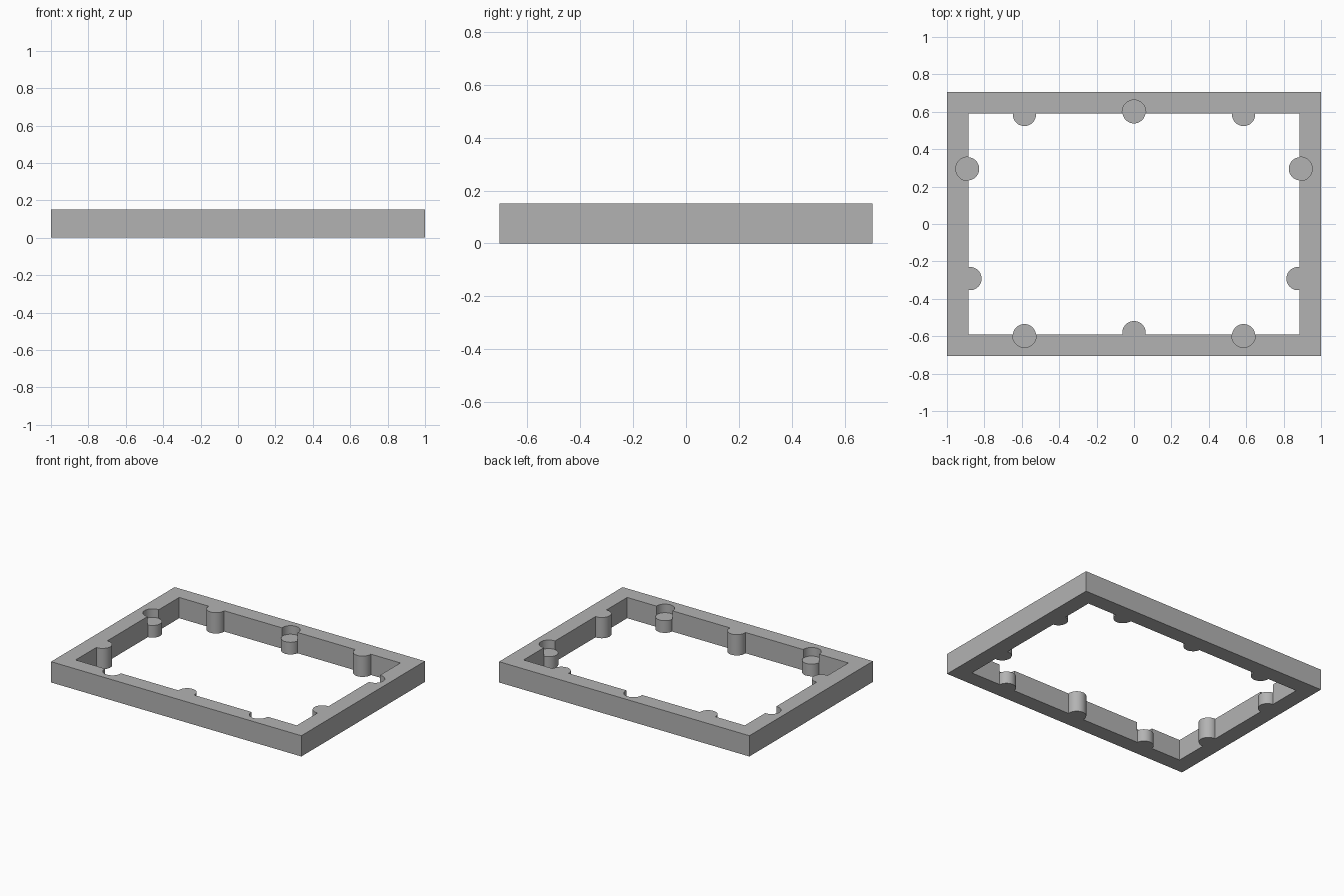
import bpy
import math

# Remove the default object
if "Cube" in bpy.data.objects:
    bpy.data.objects.remove(bpy.data.objects["Cube"], do_unlink=True)

HEIGHT = 0.15
SOCKET_FLOOR = 0.088
RADIUS = 0.0622

# Flat grey
grey = bpy.data.materials.new("plain_grey")
grey.use_nodes = True
COLOUR = (0.45, 0.45, 0.45, 1)
grey.diffuse_color = COLOUR
grey.node_tree.nodes["Principled BSDF"].inputs["Base Color"].default_value = COLOUR


def box(name, sx, sy, z0, z1):
    bpy.ops.mesh.primitive_cube_add(size=1, location=(0, 0, (z0 + z1) / 2))
    ob = bpy.context.object
    ob.name = name
    ob.scale = (sx, sy, z1 - z0)
    bpy.ops.object.transform_apply(location=True, scale=True)
    ob.data.materials.append(grey)
    return ob


def post(name, x, y, r, z0, z1):
    bpy.ops.mesh.primitive_cylinder_add(
        vertices=48, radius=r, depth=z1 - z0, location=(x, y, (z0 + z1) / 2))
    ob = bpy.context.object
    ob.name = name
    ob.data.materials.append(grey)
    return ob


def cut(target, cutter):
    """Subtract the cutter from the target and discard the cutter."""
    mod = target.modifiers.new("cut", "BOOLEAN")
    mod.operation = "DIFFERENCE"
    mod.solver = "EXACT"
    mod.object = cutter
    bpy.context.view_layer.objects.active = target
    bpy.ops.object.modifier_apply(modifier=mod.name)
    bpy.data.objects.remove(cutter, do_unlink=True)


# Full-height pins and stepped sockets around the inner walls
pins = [(0, -0.581)]
sockets = [(0, 0.6)]
for side in (-1, 1):
    pins += [(side * 0.586, 0.586), (side * 0.877, -0.292)]
    sockets += [(side * 0.586, -0.597), (side * 0.89, 0.295)]

# Opening with the posts left standing
opening = box("opening", 1.768, 1.182, -0.5, 0.5)
for x, y in pins + sockets:
    cut(opening, post("post", x, y, RADIUS, -1, 1))

# Rectangular frame
frame = box("connector_frame", 2, 1.41, 0, HEIGHT)
cut(frame, opening)

# Round pockets lowering the socket posts
for x, y in sockets:
    cut(frame, post("pocket", x, y, RADIUS + 0.0008, SOCKET_FLOOR, 0.5))

bpy.ops.object.select_all(action="DESELECT")
frame.select_set(True)
bpy.context.view_layer.objects.active = frame
bpy.ops.object.shade_smooth_by_angle(angle=math.radians(30))
